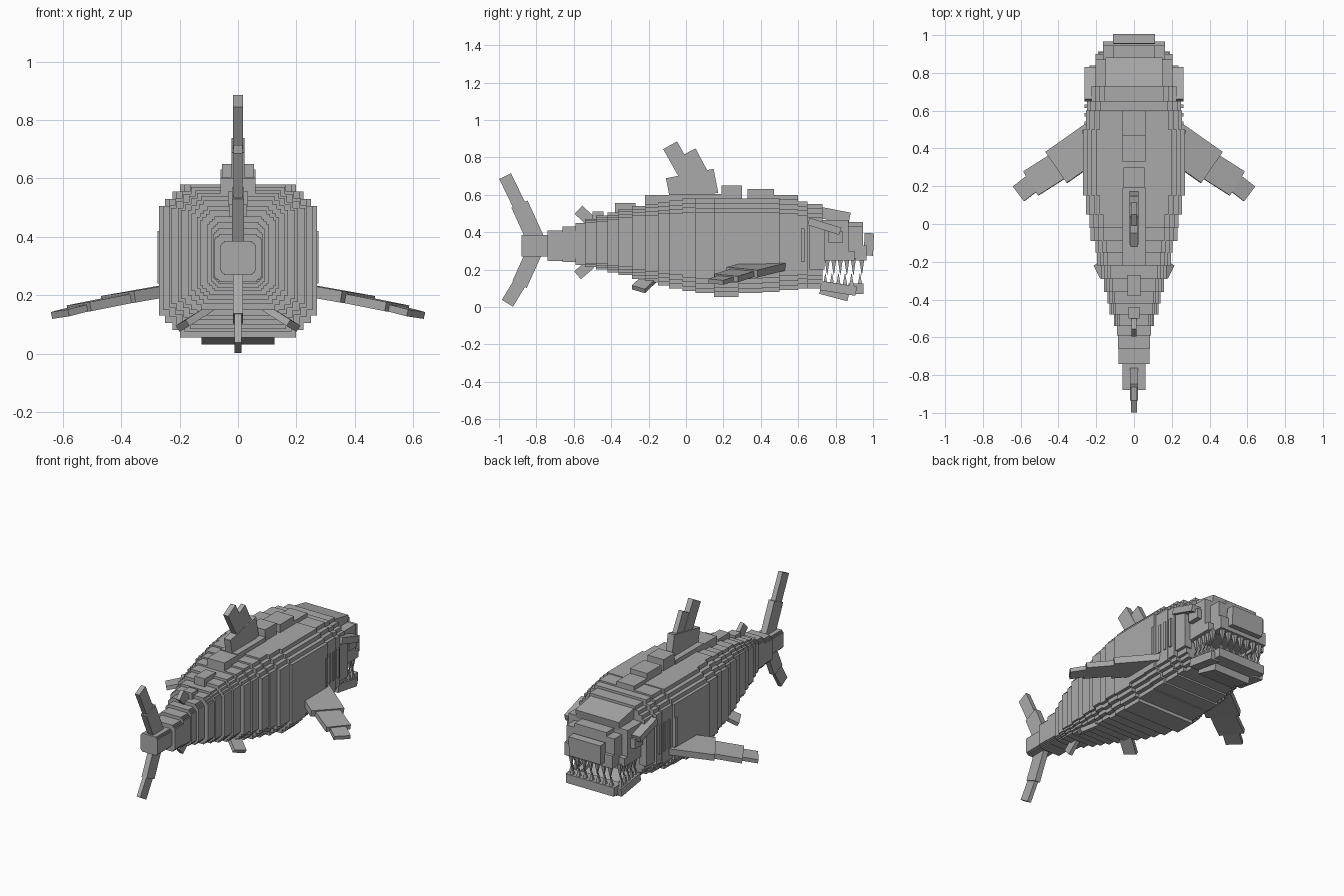
import bpy, bmesh, math
from mathutils import Vector, Matrix

if "Cube" in bpy.data.objects:
    bpy.data.objects.remove(bpy.data.objects["Cube"])

grey = bpy.data.materials.new("plain grey")
grey.diffuse_color = (0.4, 0.4, 0.4, 1)
grey.use_nodes = True
grey.node_tree.nodes["Principled BSDF"].inputs["Base Color"].default_value = grey.diffuse_color


def finish(name, bm):
    me = bpy.data.meshes.new(name)
    bmesh.ops.recalc_face_normals(bm, faces=bm.faces)
    bm.to_mesh(me)
    bm.free()
    me.materials.append(grey)
    ob = bpy.data.objects.new(name, me)
    bpy.context.collection.objects.link(ob)
    return ob


def add_box(bm, x0, x1, y0, y1, z0, z1):
    m = Matrix.Translation(((x0 + x1) / 2, (y0 + y1) / 2, (z0 + z1) / 2))
    m = m @ Matrix.Diagonal((x1 - x0, y1 - y0, z1 - z0, 1))
    bmesh.ops.create_cube(bm, size=1, matrix=m)


def box(name, *dims):
    bm = bmesh.new()
    add_box(bm, *dims)
    return finish(name, bm)


def add_beam(bm, a, b, width, thick, normal):
    """Box from a to b, thin along the given normal."""
    a, b, n = Vector(a), Vector(b), Vector(normal)
    d = b - a
    u = d.normalized()
    v = n.cross(u).normalized()
    n = u.cross(v)
    m = Matrix((u * d.length, v * width, n * thick)).transposed().to_4x4()
    bmesh.ops.create_cube(bm, size=1, matrix=Matrix.Translation((a + b) / 2) @ m)


def fin(name, parts, normal=(1, 0, 0), mirror=False):
    bm = bmesh.new()
    for a, b, w, t in parts:
        add_beam(bm, a, b, w, t, normal)
        if mirror:
            add_beam(bm, (-a[0], a[1], a[2]), (-b[0], b[1], b[2]), w, t,
                     (-normal[0], normal[1], normal[2]))
    return finish(name, bm)


# Body: slices with a stepped, rounded cross-section (y0, y1, half width, bottom, top)
slices = [
    (-.88, -.73, .06, .27, .385), (-.74, -.66, .083, .245, .41),
    (-.66, -.59, .085, .24, .43), (-.59, -.54, .09, .225, .45),
    (-.54, -.48, .105, .215, .47), (-.48, -.42, .13, .20, .49),
    (-.42, -.36, .14, .185, .505), (-.36, -.29, .16, .17, .525),
    (-.29, -.22, .172, .15, .54), (-.22, -.15, .195, .13, .55),
    (-.15, -.09, .205, .115, .56), (-.09, -.02, .23, .10, .57),
    (-.02, .05, .235, .085, .58), (.05, .15, .255, .075, .58),
    (.15, .28, .27, .055, .58), (.28, .41, .27, .075, .58),
    (.41, .50, .27, .08, .58), (.50, .60, .255, .09, .575),
    (.60, .65, .25, .10, .565), (.65, .73, .225, .10, .55)]
bm = bmesh.new()
for y0, y1, w, b, t in slices:
    s = min(1, (w / .24) ** 1.3)
    for dx, dz in ((0, .075), (.02, .05), (.045, .025), (.072, 0)):
        add_box(bm, -w + dx * s, w - dx * s, y0, y1, b + dz * s, t - dz * s)
finish("body", bm)

# Back ridge plates (y0, y1, half width, bottom, top)
bm = bmesh.new()
for y0, y1, w, b, t in [(.47, .60, .06, .56, .60), (.33, .47, .06, .56, .63),
                        (.19, .30, .055, .56, .65), (-.09, .19, .06, .56, .605),
                        (-.22, -.09, .06, .53, .60), (-.38, -.27, .035, .49, .555),
                        (-.50, -.44, .03, .46, .51)]:
    add_box(bm, -w, w, y0, y1, b, t)
finish("back_ridge", bm)

# Fins on the centre line
fin("dorsal_fin", [((0, -.095, .625), (0, .16, .675), .13, .045),
                   ((0, .03, .66), (0, -.085, .865), .085, .035),
                   ((0, .09, .70), (0, .02, .832), .07, .03)])
fin("rear_dorsal_fin", [((0, -.51, .46), (0, -.575, .52), .06, .025)])
fin("anal_fin", [((0, -.51, .23), (0, -.58, .17), .055, .025)])
fin("tail_fin", [((0, -.79, .33), (0, -.89, .55), .095, .04),
                 ((0, -.88, .52), (0, -.967, .70), .07, .03),
                 ((0, -.80, .32), (0, -.89, .12), .085, .035),
                 ((0, -.87, .16), (0, -.955, .02), .07, .025)])

# Paired fins, stepped toward the tip
fin("pectoral_fins", [((.19, .455, .225), (.41, .30, .186), .20, .04),
                      ((.38, .32, .188), (.545, .215, .155), .15, .032),
                      ((.52, .23, .158), (.61, .16, .135), .098, .024)],
    normal=(.15, 0, 1), mirror=True)
fin("pelvic_fins", [((.08, -.18, .165), (.19, -.255, .095), .08, .025)],
    normal=(.5, 0, .85), mirror=True)

# Gill bars on the flanks
bm = bmesh.new()
for s in (-1, 1):
    for i in range(4):
        y = .48 + i * .045
        x = .27 if y < .5 else .255
        add_box(bm, s * x - .006, s * x + .006, y, y + .018, .24, .42)
finish("gills", bm)

# Head, upper jaw and nose
box("head", -.205, .205, .72, .87, .27, .465)
bm = bmesh.new()
add_beam(bm, (0, .72, .505), (0, .875, .475), .30, .06, (0, 0, 1))
finish("head_plate", bm)
box("snout", -.165, .165, .85, .945, .27, .43)
box("snout_top", -.11, .11, .85, .945, .40, .455)
bm = bmesh.new()
add_beam(bm, (0, .975, .275), (0, .98, .395), .05, .22, (1, 0, 0))
finish("nose", bm)
bm = bmesh.new()
for s in (-1, 1):
    add_box(bm, s * .175 - .03, s * .175 + .03, .73, .90, .25, .30)
add_box(bm, -.165, .165, .89, .965, .25, .33)
finish("upper_jaw", bm)

# Brow ridges, eyes and cheeks
fin("brows", [((.232, .655, .458), (.232, .825, .405), .04, .06)], mirror=True)
for n, s in (("left", -1), ("right", 1)):
    box(n + "_eye", s * .215 - .02, s * .215 + .02, .76, .84, .345, .405)
    box(n + "_cheek", s * .22 - .025, s * .22 + .025, .66, .74, .20, .44)

# Lower jaw: tilted floor with a raised lip
bm = bmesh.new()
add_beam(bm, (0, .72, .10), (0, .87, .06), .25, .06, (0, 0, 1))
for s in (-1, 1):
    add_beam(bm, (s * .16, .72, .115), (s * .16, .91, .085), .06, .05, (0, 0, 1))
add_box(bm, -.165, .165, .87, .95, .07, .125)
finish("lower_jaw", bm)

# Teeth: four-sided spikes around both jaws
bm = bmesh.new()
spots = [(s * .17, .755 + i * .035) for s in (-1, 1) for i in range(5)]
spots += [(-.135 + i * .045, .94) for i in range(7)]
for x, y in spots:
    for sign, base, h in ((-1, .26, .09), (1, .105, .075)):
        m = Matrix.Translation((x, y - (.01 if sign > 0 else 0), base + sign * h / 2))
        if sign < 0:
            m = m @ Matrix.Rotation(math.pi, 4, 'X')
        m = m @ Matrix.Rotation(math.pi / 4, 4, 'Z')
        bmesh.ops.create_cone(bm, cap_ends=True, segments=4, radius1=.02,
                              radius2=.001, depth=h, matrix=m)
finish("teeth", bm)
